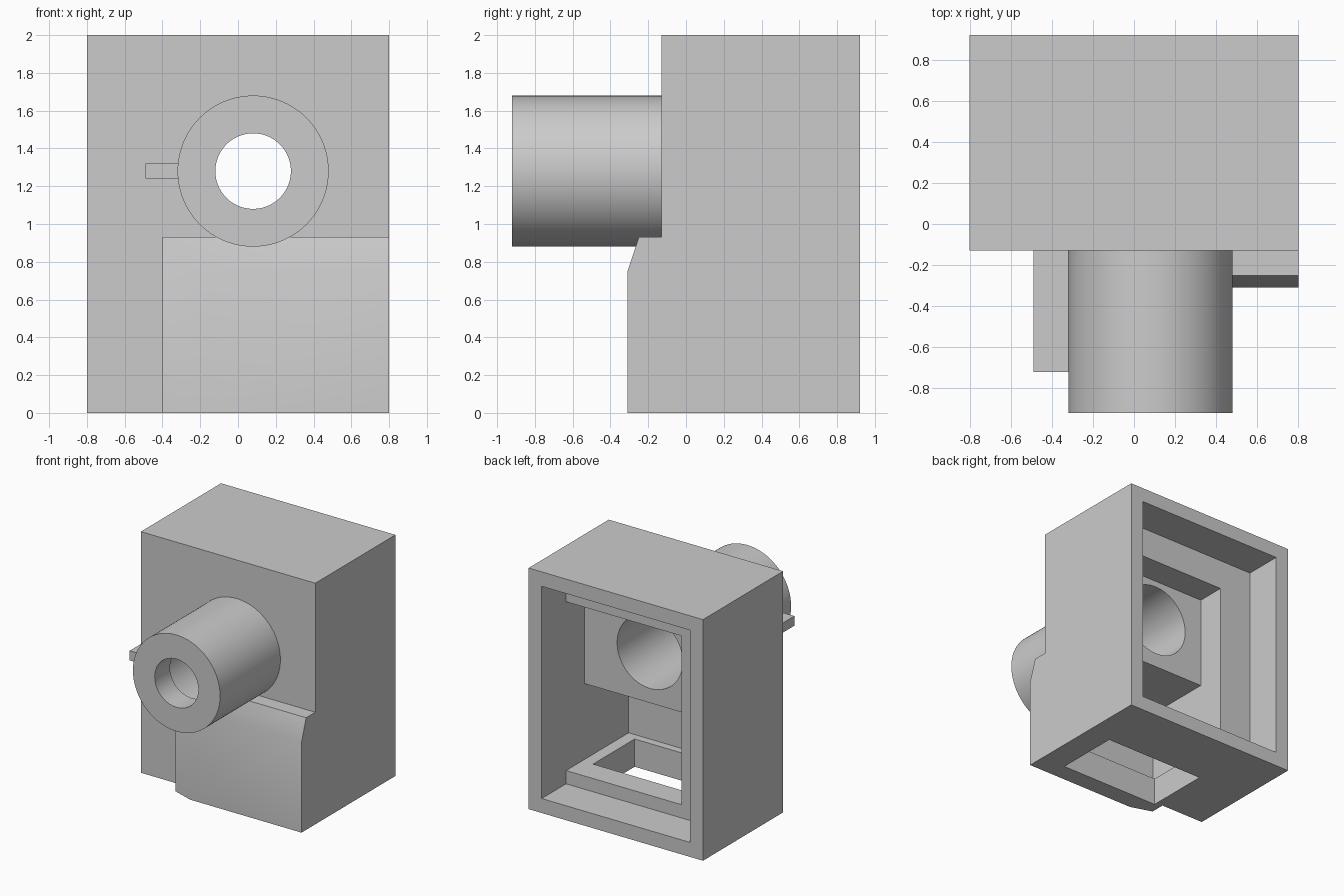
import bpy, bmesh, math

old = bpy.data.objects.get("Cube")
if old:
    bpy.data.objects.remove(old, do_unlink=True)

GREY = (0.6, 0.6, 0.6, 1)
grey = bpy.data.materials.new("plain grey")
grey.use_nodes = True
grey.diffuse_color = GREY
grey.node_tree.nodes["Principled BSDF"].inputs["Base Color"].default_value = GREY


def add_object(name, bm):
    bmesh.ops.recalc_face_normals(bm, faces=bm.faces)
    mesh = bpy.data.meshes.new(name)
    bm.to_mesh(mesh)
    bm.free()
    mesh.materials.append(grey)
    obj = bpy.data.objects.new(name, mesh)
    bpy.context.collection.objects.link(obj)
    return obj


def loft(name, rings):
    """Solid through four-cornered rings; each ring is (y, x0, x1, z0, z1)."""
    bm = bmesh.new()
    loops = [[bm.verts.new((x, y, z)) for x, z in ((x0, z0), (x1, z0), (x1, z1), (x0, z1))]
             for y, x0, x1, z0, z1 in rings]
    bm.faces.new(loops[0])
    bm.faces.new(loops[-1])
    for a, b in zip(loops, loops[1:]):
        for i in range(4):
            j = (i + 1) % 4
            bm.faces.new((a[i], a[j], b[j], b[i]))
    return add_object(name, bm)


def box(name, x, y, z):
    return loft(name, [(y[0], *x, *z), (y[1], *x, *z)])


def cylinder(name, radius, y0, y1):
    """Cylinder along y on the barrel axis."""
    bm = bmesh.new()
    bmesh.ops.create_cone(bm, cap_ends=True, segments=96, radius1=radius,
                          radius2=radius, depth=y1 - y0)
    obj = add_object(name, bm)
    for v in obj.data.vertices:
        x, y, z = v.co
        v.co = (x + 0.08, (y0 + y1) / 2 - z, y + 1.28)
    return obj


def combine(target, tool, operation="DIFFERENCE"):
    mod = target.modifiers.new(operation, "BOOLEAN")
    mod.operation = operation
    mod.solver = "EXACT"
    mod.object = tool
    bpy.ops.object.select_all(action="DESELECT")
    bpy.context.view_layer.objects.active = target
    target.select_set(True)
    bpy.ops.object.modifier_apply(modifier=mod.name)
    bpy.data.objects.remove(tool, do_unlink=True)


# Main housing with the bevelled swelling low on the front
housing = box("housing", (-0.8, 0.8), (-0.13, 0.92), (0, 2))
combine(housing, loft("front_swelling", [(0.2, -0.4, 0.8, 0, 0.93),
                                         (-0.25, -0.4, 0.8, 0, 0.93),
                                         (-0.31, -0.22, 0.8, 0, 0.75)]), "UNION")

# Stepped cavity open to the back, with a deep lower chamber
combine(housing, box("rear_rebate", (-0.68, 0.68), (0.6, 1.1), (0.12, 1.88)))
combine(housing, box("upper_pocket", (-0.38, 0.68), (0.36, 0.8), (0.23, 1.63)))
combine(housing, box("lower_chamber", (-0.38, 0.68), (-0.22, 0.5), (0.23, 0.86)))
combine(housing, box("floor_opening", (-0.34, 0.58), (-0.155, 0.39), (-0.1, 0.4)))
combine(housing, cylinder("housing_bore", 0.3, -0.5, 0.5))

# Barrel with a narrow mouth and a wider bore behind it
barrel = cylinder("barrel", 0.4, -0.92, -0.13)
combine(barrel, cylinder("barrel_mouth", 0.2, -1.1, -0.5))
combine(barrel, cylinder("barrel_bore", 0.3, -0.72, 0.1))

# Thin rib along the side of the barrel
rib = box("side_rib", (-0.49, -0.31), (-0.72, -0.13), (1.24, 1.32))

for part in (housing, barrel, rib):
    bpy.ops.object.select_all(action="DESELECT")
    bpy.context.view_layer.objects.active = part
    part.select_set(True)
    bpy.ops.object.shade_smooth_by_angle(angle=math.radians(30))
